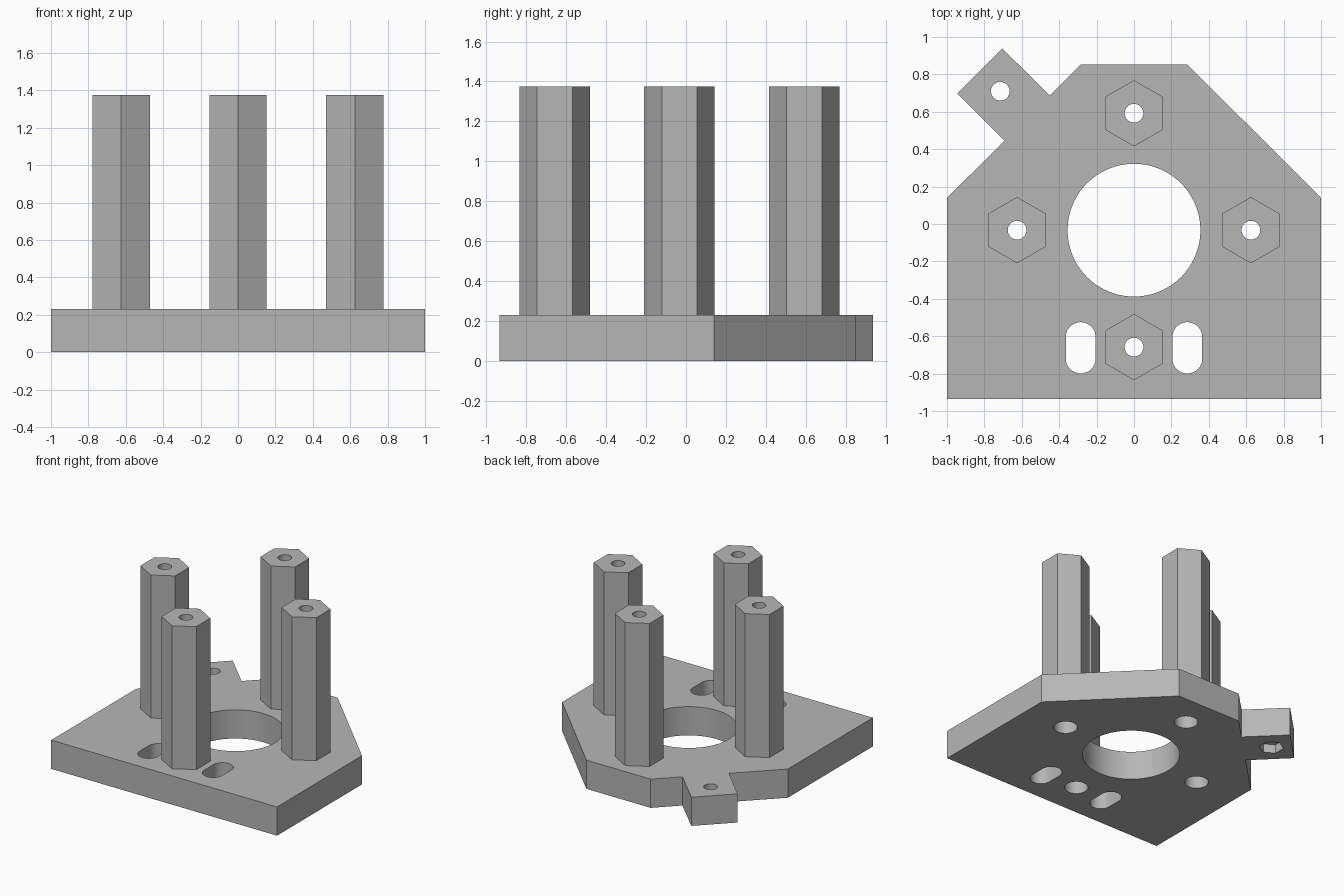
import bpy
import bmesh
import math
from mathutils import Vector

if "Cube" in bpy.data.objects:
    bpy.data.objects.remove(bpy.data.objects["Cube"], do_unlink=True)

BASE_H, TOP = 0.23, 1.375
CY = -0.033          # centre of the post pattern
POST_R = 0.625       # distance of each post from that centre

# Single grey material
grey = bpy.data.materials.new("plain grey")
grey.use_nodes = True
colour = (0.47, 0.47, 0.47, 1)
grey.diffuse_color = colour
grey.node_tree.nodes["Principled BSDF"].inputs["Base Color"].default_value = colour


def prism(name, outline, z0, z1):
    """Extrude a 2D outline from z0 up to z1."""
    bm = bmesh.new()
    face = bm.faces.new([bm.verts.new((x, y, z0)) for x, y in outline])
    up = bmesh.ops.extrude_face_region(bm, geom=[face])["geom"]
    bmesh.ops.translate(bm, vec=Vector((0, 0, z1 - z0)),
                        verts=[v for v in up if isinstance(v, bmesh.types.BMVert)])
    bmesh.ops.recalc_face_normals(bm, faces=bm.faces)
    mesh = bpy.data.meshes.new(name)
    bm.to_mesh(mesh)
    bm.free()
    mesh.materials.append(grey)
    obj = bpy.data.objects.new(name, mesh)
    bpy.context.collection.objects.link(obj)
    return obj


def ring(x, y, r, sides=48, stretch=0.0):
    """Regular polygon with a point towards +y; stretch pulls it into a slot."""
    pts = []
    for i in range(sides):
        a = 2 * math.pi * (i + (0.5 if stretch else 0)) / sides
        c = math.cos(a)
        pts.append((x - r * math.sin(a), y + r * c + math.copysign(stretch, c)))
    return pts


def cut(obj, outline, z0, z1):
    """Subtract a prism from obj."""
    cutter = prism("cutter", outline, z0, z1)
    cutter.hide_render = True
    mod = obj.modifiers.new("cut", "BOOLEAN")
    mod.operation, mod.solver, mod.object = "DIFFERENCE", "EXACT", cutter
    bpy.context.view_layer.objects.active = obj
    bpy.ops.object.modifier_apply(modifier=mod.name)
    bpy.data.objects.remove(cutter, do_unlink=True)


def finish(obj):
    bpy.ops.object.select_all(action="DESELECT")
    obj.select_set(True)
    bpy.context.view_layer.objects.active = obj
    bpy.ops.object.shade_smooth_by_angle(angle=math.radians(30))


# Base plate with chamfered corners and a diagonal tab
plate = prism("base_plate", [
    (-1, -0.935), (1, -0.935), (1, 0.14), (0.285, 0.853), (-0.285, 0.853),
    (-0.45, 0.688), (-0.704, 0.938), (-0.945, 0.698), (-0.692, 0.445), (-1, 0.14)],
    0, BASE_H)

# Large central opening and the two slots
cut(plate, ring(0, CY, 0.355, 96), -0.1, 0.4)
for side in (-1, 1):
    cut(plate, ring(side * 0.285, -0.662, 0.08, 48, 0.057), -0.1, 0.4)

# Tab screw hole with a hexagonal nut pocket underneath
cut(plate, ring(-0.715, 0.71, 0.05), -0.1, 0.4)
cut(plate, ring(-0.715, 0.71, 0.09, 6), -0.1, 0.07)

# Hexagonal posts, each with a bore and a wider screw recess in the plate
for name, dx, dy in (("front", 0, -1), ("back", 0, 1), ("left", 1, 0), ("right", -1, 0)):
    x, y = dx * POST_R, CY + dy * POST_R
    cut(plate, ring(x, y, 0.0865), -0.1, 0.4)
    post = prism(name + "_post", ring(x, y, 0.177, 6), BASE_H, TOP)
    cut(post, ring(x, y, 0.05), 0, 2)
    finish(post)

finish(plate)
